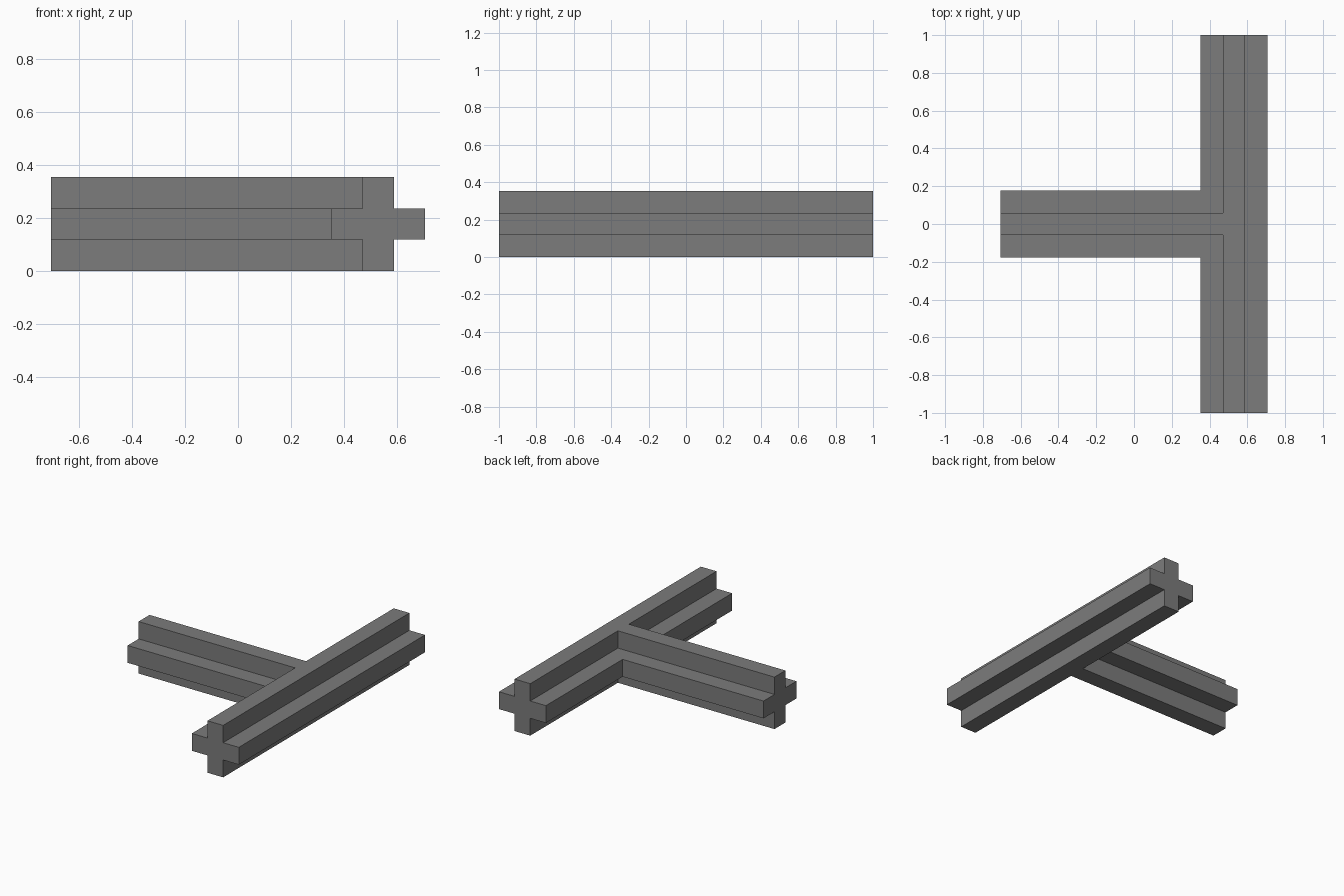
import bpy, bmesh, math

cube = bpy.data.objects.get("Cube")
if cube:
    bpy.data.objects.remove(cube, do_unlink=True)

ARM = 0.1177            # thickness of each rib of the cross section
SIZE = 3 * ARM          # full width and height of the cross section
AXIS = 2 * SIZE - 1.5 * ARM   # x of the long beam's centre line
LEFT = -2 * SIZE        # free end of the branch

grey = bpy.data.materials.new("mid grey")
grey.use_nodes = True
colour = (0.2, 0.2, 0.2, 1)
grey.diffuse_color = colour
grey.node_tree.nodes["Principled BSDF"].inputs["Base Color"].default_value = colour


def tee_slab(name, width, z0, z1):
    """T-shaped outline of strips of the given width, raised from z0 to z1."""
    h = width / 2
    half = [(AXIS + h, 1), (AXIS - h, 1), (AXIS - h, h), (LEFT, h)]
    outline = half + [(x, -y) for x, y in reversed(half)]
    bm = bmesh.new()
    face = bm.faces.new([bm.verts.new((x, y, z0)) for x, y in outline])
    top = bmesh.ops.extrude_face_region(bm, geom=[face])["geom"]
    bmesh.ops.translate(bm, vec=(0, 0, z1 - z0),
                        verts=[v for v in top if isinstance(v, bmesh.types.BMVert)])
    bmesh.ops.recalc_face_normals(bm, faces=bm.faces)
    mesh = bpy.data.meshes.new(name)
    bm.to_mesh(mesh)
    bm.free()
    mesh.materials.append(grey)
    obj = bpy.data.objects.new(name, mesh)
    bpy.context.collection.objects.link(obj)
    return obj


# Upright web and flat flange joined into one T-shaped cross-section beam
beam = tee_slab("tee_beam", ARM, 0, SIZE)
flange = tee_slab("flange", SIZE, ARM, 2 * ARM)
union = beam.modifiers.new("join flange", "BOOLEAN")
union.operation = "UNION"
union.solver = "EXACT"
union.object = flange
bpy.context.view_layer.objects.active = beam
bpy.ops.object.modifier_apply(modifier=union.name)
bpy.data.objects.remove(flange, do_unlink=True)

# Merge the flat pieces left on the end caps
bm = bmesh.new()
bm.from_mesh(beam.data)
bmesh.ops.dissolve_limit(bm, angle_limit=math.radians(1), verts=bm.verts, edges=bm.edges)
bm.to_mesh(beam.data)
bm.free()
